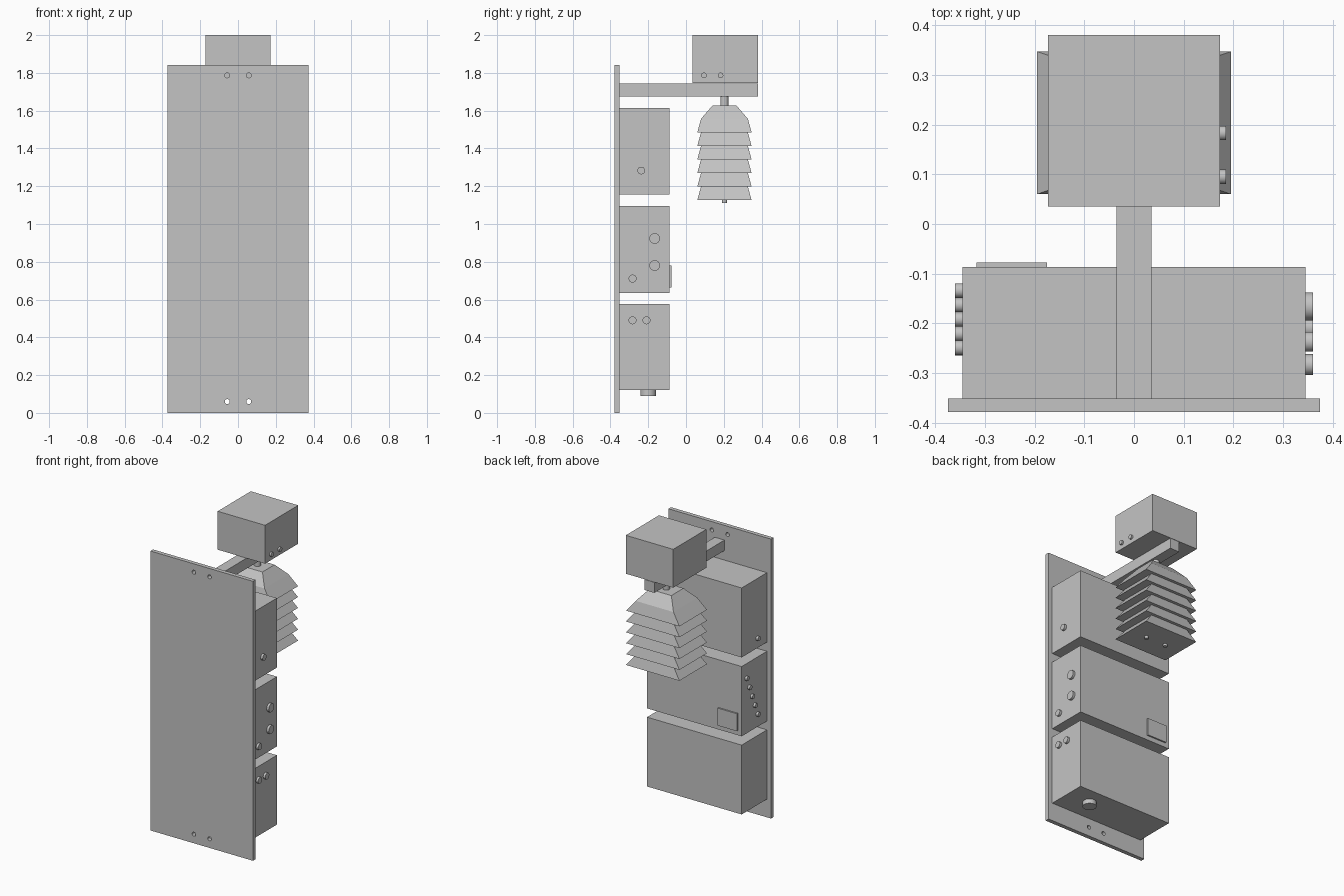
import bpy, bmesh
from math import pi, radians
from mathutils import Matrix, Vector

cube = bpy.data.objects.get("Cube")
if cube:
    bpy.data.objects.remove(cube, do_unlink=True)

grey = bpy.data.materials.new("light grey")
grey.use_nodes = True
colour = (0.55, 0.55, 0.55, 1)
grey.diffuse_color = colour
grey.node_tree.nodes["Principled BSDF"].inputs["Base Color"].default_value = colour


def finish(name, bm):
    mesh = bpy.data.meshes.new(name)
    bm.to_mesh(mesh)
    bm.free()
    mesh.materials.append(grey)
    obj = bpy.data.objects.new(name, mesh)
    bpy.context.collection.objects.link(obj)
    return obj


def box(name, x, y, z):
    """Box from (low, high) pairs on each axis."""
    bm = bmesh.new()
    bmesh.ops.create_cube(bm, size=1)
    for v in bm.verts:
        v.co = Vector([lo + (hi - lo) * (c + 0.5) for c, (lo, hi) in zip(v.co, (x, y, z))])
    return finish(name, bm)


def frustum(name, centre_y, bottom, top, z):
    """Tapered block with (x, y) half sizes at its bottom and top."""
    bm = bmesh.new()
    bmesh.ops.create_cube(bm, size=2)
    for v in bm.verts:
        hx, hy = top if v.co.z > 0 else bottom
        v.co = (v.co.x * hx, centre_y + v.co.y * hy, z[1] if v.co.z > 0 else z[0])
    return finish(name, bm)


def cylinder(name, centre, radius, depth, axis="Z"):
    turn = {"X": Matrix.Rotation(pi / 2, 4, "Y"),
            "Y": Matrix.Rotation(pi / 2, 4, "X"),
            "Z": Matrix.Identity(4)}[axis]
    bm = bmesh.new()
    bmesh.ops.create_cone(bm, cap_ends=True, segments=32, radius1=radius, radius2=radius,
                          depth=depth, matrix=Matrix.Translation(centre) @ turn)
    obj = finish(name, bm)
    bpy.ops.object.select_all(action="DESELECT")
    obj.select_set(True)
    bpy.context.view_layer.objects.active = obj
    bpy.ops.object.shade_smooth_by_angle(angle=radians(40))
    return obj


# Back plate with four screw holes
plate = box("mounting_plate", (-0.374, 0.374), (-0.378, -0.351), (0, 1.842))
for x in (-0.057, 0.057):
    for z in (0.06, 1.787):
        cutter = cylinder("screw_hole_cutter", (x, -0.365, z), 0.013, 0.1, "Y")
        cutter.hide_render = True
        mod = plate.modifiers.new("screw_hole", "BOOLEAN")
        mod.operation = "DIFFERENCE"
        mod.solver = "EXACT"
        mod.object = cutter
        bpy.context.view_layer.objects.active = plate
        bpy.ops.object.modifier_apply(modifier=mod.name)
        bpy.data.objects.remove(cutter, do_unlink=True)

# Three stacked enclosures
for name, z in (("lower", (0.12, 0.577)), ("middle", (0.635, 1.095)), ("upper", (1.155, 1.613))):
    box(name + "_enclosure", (-0.345, 0.345), (-0.351, -0.087), z)
box("display_panel", (-0.317, -0.175), (-0.087, -0.077), (0.665, 0.78))

# Cable glands on the left sides: y, z, radius
for y, z, r in ((-0.237, 1.283, 0.02), (-0.166, 0.923, 0.028), (-0.166, 0.78, 0.028),
                (-0.283, 0.711, 0.021), (-0.283, 0.49, 0.021), (-0.209, 0.49, 0.021)):
    cylinder("left_gland", (0.3475, y, z), r, 0.025, "X")

# Row of connectors and a single one on the right sides
for i in range(5):
    cylinder("right_connector", (-0.3475, -0.134 - 0.029 * i, 1.0 - 0.07 * i), 0.0145, 0.025, "X")
cylinder("upper_right_connector", (-0.3475, -0.249, 1.22), 0.0145, 0.025, "X")
cylinder("bottom_gland", (0.18, -0.2, 0.11), 0.042, 0.04)

# Arm and the box it carries
box("support_arm", (-0.035, 0.035), (-0.351, 0.38), (1.676, 1.745))
box("top_box", (-0.173, 0.173), (0.035, 0.38), (1.747, 2.0))
for y in (0.095, 0.183):
    cylinder("top_box_gland", (0.175, y, 1.787), 0.0145, 0.02, "X")

# Louvred shield hanging below the arm
shield_y = 0.2035
cylinder("shield_stem", (0, shield_y, 1.65), 0.021, 0.06)
frustum("shield_cap", shield_y, (0.138, 0.124), (0.08, 0.0635), (1.557, 1.627))
step = 0.0717
for i in range(6):
    top = 1.557 - step * i
    frustum("shield_louvre", shield_y, (0.195, 0.1435), (0.138, 0.124), (top - step, top))
for x in (-0.073, 0.073):
    cylinder("shield_pin", (x, shield_y, 1.122), 0.013, 0.02)
